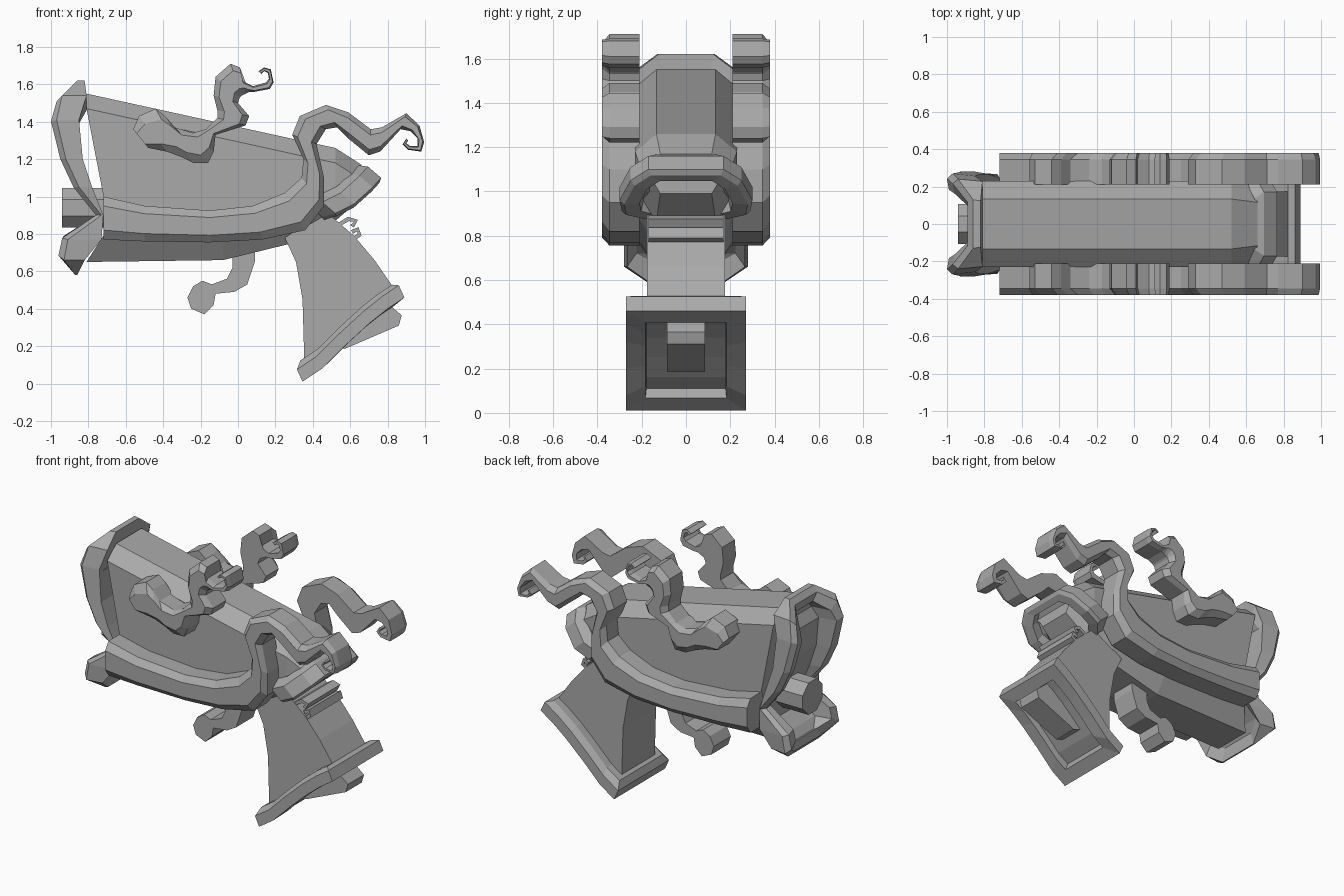
import bpy
import bmesh
import math
from mathutils import Vector

default_cube = bpy.data.objects.get("Cube")
if default_cube:
    bpy.data.objects.remove(default_cube)

grey = bpy.data.materials.new("plain grey")
grey.use_nodes = True
grey_colour = (0.4, 0.4, 0.4, 1)
grey.diffuse_color = grey_colour
grey.node_tree.nodes["Principled BSDF"].inputs["Base Color"].default_value = grey_colour


def finish(name, bm):
    """Turn a bmesh into a flat shaded grey object."""
    bmesh.ops.recalc_face_normals(bm, faces=bm.faces)
    mesh = bpy.data.meshes.new(name)
    bm.to_mesh(mesh)
    bm.free()
    mesh.materials.append(grey)
    part = bpy.data.objects.new(name, mesh)
    bpy.context.scene.collection.objects.link(part)
    return part


def bridge(bm, rings):
    """Join successive closed rings of vertices with quads."""
    for first, second in zip(rings, rings[1:]):
        count = len(first)
        for i in range(count):
            j = (i + 1) % count
            bm.faces.new((first[i], first[j], second[j], second[i]))


def loft(name, half_rings):
    """Loft left half sections, mirrored to the right; ends closed by strips."""
    bm = bmesh.new()
    rings = []
    for half in half_rings:
        whole = list(half) + [(x, -y, z) for x, y, z in reversed(half)]
        rings.append([bm.verts.new(point) for point in whole])
    bridge(bm, rings)
    for ring in (rings[0], rings[-1]):
        last = len(ring) - 1
        for i in range(len(ring) // 2 - 1):
            bm.faces.new((ring[i], ring[i + 1], ring[last - i - 1], ring[last - i]))
    return finish(name, bm)


def ribbon(name, pairs, layers):
    """Solid strip between two edge lines; layers are (y, edge inset)."""
    bm = bmesh.new()
    rings = []
    for ax, az, bx, bz in pairs:
        a, b = Vector((ax, 0, az)), Vector((bx, 0, bz))
        upper, lower = [], []
        for y, inset in layers:
            depth = Vector((0, y, 0))
            upper.append(bm.verts.new(a.lerp(b, inset) + depth))
            lower.append(bm.verts.new(b.lerp(a, inset) + depth))
        rings.append(upper + lower[::-1])
    bridge(bm, rings)
    bm.faces.new(rings[0])
    bm.faces.new(rings[-1])
    return finish(name, bm)


def path_pairs(path, half):
    """Edge pairs for a thin strip of constant thickness along a path."""
    pairs = []
    for i, (x, z) in enumerate(path):
        before, after = path[max(i - 1, 0)], path[min(i + 1, len(path) - 1)]
        along = Vector((after[0] - before[0], after[1] - before[1])).normalized()
        nx, nz = -along.y * half, along.x * half
        pairs.append((x + nx, z + nz, x - nx, z - nz))
    return pairs


def moved(half, dx, dz, scale=1.0, widen=1.0):
    """Copy a half section, scaled about its middle and shifted."""
    cx = sum(p[0] for p in half) / len(half)
    cz = sum(p[2] for p in half) / len(half)
    return [(cx + (x - cx) * scale + dx, y * widen, cz + (z - cz) * scale + dz)
            for x, y, z in half]


# Hull: chamfered section, notched at the front where the two jaws meet
def hull_section(x, top, bottom, wide=0.23, lean=(0, 0, 0, 0, 0)):
    middle = bottom + (top - bottom) * 0.28
    outline = [(wide * 0.58, top), (wide, top - 0.08), (wide, middle),
               (wide, bottom + 0.14), (wide * 0.58, bottom)]
    return [(x + shift, y, z) for shift, (y, z) in zip(lean, outline)]


loft("hull", [
    hull_section(-0.81, 1.55, 0.65, lean=(0, 0, 0.11, 0.09, 0)),
    hull_section(-0.08, 1.39, 0.66),
    hull_section(0.33, 1.30, 0.76),
    hull_section(0.52, 1.26, 0.87),
    hull_section(0.66, 1.17, 0.99, 0.2),
])

# Mouth rim: front x, back x, half width, height, and height of the inner lip
mouth = [
    (-0.89, -0.82, 0.13, 1.62, 1.53),
    (-0.97, -0.81, 0.24, 1.54, 1.46),
    (-1.0, -0.85, 0.27, 1.41, 1.39),
    (-0.95, -0.83, 0.28, 1.20, 1.20),
    (-0.88, -0.78, 0.28, 1.05, 1.05),
    (-0.76, -0.72, 0.26, 0.90, 0.90),
    (-0.94, -0.73, 0.28, 0.77, 0.79),
    (-0.96, -0.82, 0.28, 0.66, 0.72),
    (-0.90, -0.86, 0.16, 0.58, 0.67),
]
loft("mouth_rim", [
    [(back, y * 0.8, lip) for front, back, y, z, lip in mouth],
    [(back, y * 0.95, z) for front, back, y, z, lip in mouth],
    [(front + 0.03, y, z) for front, back, y, z, lip in mouth],
    [(front, y * 0.9, z * 0.6 + lip * 0.4) for front, back, y, z, lip in mouth],
    [(front + 0.01, y * 0.68, lip) for front, back, y, z, lip in mouth],
    [(back - 0.02, y * 0.6, lip) for front, back, y, z, lip in mouth],
])

# Octagonal barrel between the jaws
bm = bmesh.new()
bmesh.ops.create_cone(bm, cap_ends=True, segments=8, radius1=0.115, radius2=0.115, depth=0.34)
barrel = finish("barrel", bm)
barrel.rotation_euler = (math.pi / 8, 0, 0)
barrel.data.transform(barrel.matrix_basis.Rotation(math.pi / 8, 4, "Z"))
barrel.rotation_euler = (0, math.pi / 2, 0)
barrel.location = (-0.77, 0, 0.94)

# Tilted tail frame with a recess facing down and back
tail = [(0.45, 0.20, 0.87), (0.52, 0.29, 0.89), (0.62, 0.30, 0.94),
        (0.72, 0.25, 1.03), (0.765, 0.17, 1.08)]
loft("tail_frame", [
    moved(tail, -0.09, 0.11, 0.8, 0.8),
    moved(tail, -0.07, 0.08),
    moved(tail, 0, 0.02),
    moved(tail, 0, 0, 0.94, 0.93),
    moved(tail, 0, 0, 0.72, 0.7),
    moved(tail, -0.03, 0.05, 0.68, 0.66),
])

# Side rails sweeping back into a scroll, and the wavy side plumes
rail = [
    (-0.72, 1.0, -0.72, 0.77), (-0.5, 0.95, -0.5, 0.76), (-0.15, 0.925, -0.15, 0.755),
    (0.08, 0.95, 0.13, 0.77), (0.25, 1.02, 0.36, 0.82), (0.34, 1.1, 0.46, 0.95),
    (0.35, 1.2, 0.46, 1.1), (0.29, 1.33, 0.42, 1.28), (0.33, 1.43, 0.47, 1.36),
    (0.47, 1.49, 0.53, 1.37), (0.59, 1.45, 0.59, 1.31), (0.71, 1.36, 0.7, 1.22),
    (0.77, 1.37, 0.76, 1.24), (0.9, 1.445, 0.87, 1.36), (0.97, 1.38, 0.92, 1.35),
    (0.995, 1.29, 0.96, 1.31), (0.98, 1.24, 0.96, 1.27), (0.91, 1.25, 0.92, 1.27),
    (0.88, 1.28, 0.9, 1.285), (0.9, 1.31, 0.91, 1.3),
]
plume = [
    (-0.56, 1.36, -0.48, 1.26), (-0.53, 1.43, -0.38, 1.24), (-0.44, 1.47, -0.3, 1.21),
    (-0.39, 1.43, -0.24, 1.18), (-0.34, 1.37, -0.16, 1.18), (-0.24, 1.34, -0.13, 1.24),
    (-0.17, 1.36, -0.12, 1.33), (-0.11, 1.42, 0.04, 1.38), (-0.11, 1.46, 0.06, 1.43),
    (-0.13, 1.54, 0.0, 1.5), (-0.12, 1.64, 0.01, 1.53), (-0.04, 1.71, 0.02, 1.54),
    (0.01, 1.69, 0.04, 1.55), (0.02, 1.62, 0.06, 1.56), (0.08, 1.59, 0.09, 1.56),
    (0.15, 1.61, 0.17, 1.575), (0.165, 1.63, 0.19, 1.61), (0.16, 1.66, 0.175, 1.68),
    (0.14, 1.67, 0.14, 1.69), (0.125, 1.655, 0.11, 1.67),
]
for side, label in ((1, "left"), (-1, "right")):
    layers = [(side * 0.21, 0), (side * 0.345, 0), (side * 0.38, 0.22)]
    ribbon(label + "_rail", rail, layers)
    ribbon(label + "_plume", plume, layers)

# Trigger
ribbon("trigger", [
    (-0.03, 0.7, 0.09, 0.76), (-0.03, 0.62, 0.09, 0.65), (-0.06, 0.56, 0.05, 0.53),
    (-0.14, 0.53, -0.02, 0.49), (-0.14, 0.53, -0.12, 0.48), (-0.19, 0.55, -0.13, 0.42),
    (-0.24, 0.52, -0.18, 0.37), (-0.27, 0.46, -0.25, 0.4),
], [(-0.09, 0), (0.09, 0)])

# Grip: front and back edges, flaring towards the butt
grip = [(0.25, 0.78, 0.47, 0.92), (0.31, 0.65, 0.62, 0.79),
        (0.345, 0.45, 0.73, 0.66), (0.355, 0.1, 0.84, 0.5)]
ribbon("grip", grip, [(-0.175, 0), (0.175, 0)])

# Butt plate with a recess, and the block standing in it
butt = [(x, 0.27, z) for x, z in (
    (0.345, 0.01), (0.45, 0.08), (0.57, 0.2), (0.7, 0.32), (0.8, 0.4), (0.89, 0.46))]
loft("butt_plate", [
    moved(butt, -0.04, 0.09, 0.9, 0.85),
    moved(butt, -0.03, 0.065),
    moved(butt, 0, 0),
    moved(butt, 0, 0, 0.76, 0.68),
    moved(butt, -0.02, 0.04, 0.74, 0.66),
])
ribbon("butt_block", [(0.5, 0.21, 0.57, 0.185), (0.66, 0.36, 0.86, 0.31),
                      (0.72, 0.42, 0.875, 0.365), (0.78, 0.45, 0.81, 0.42)],
       [(-0.085, 0), (0.085, 0)])

# Small scrolls behind the grip
scrolls = {
    "upper_scroll": [(0.47, 0.88), (0.54, 0.85), (0.59, 0.88), (0.63, 0.87), (0.61, 0.84)],
    "lower_scroll": [(0.5, 0.87), (0.55, 0.83), (0.56, 0.785), (0.61, 0.77),
                     (0.65, 0.795), (0.64, 0.825), (0.61, 0.81)],
}
for name, path in scrolls.items():
    ribbon(name, path_pairs(path, 0.012), [(-0.17, 0), (0.17, 0)])
